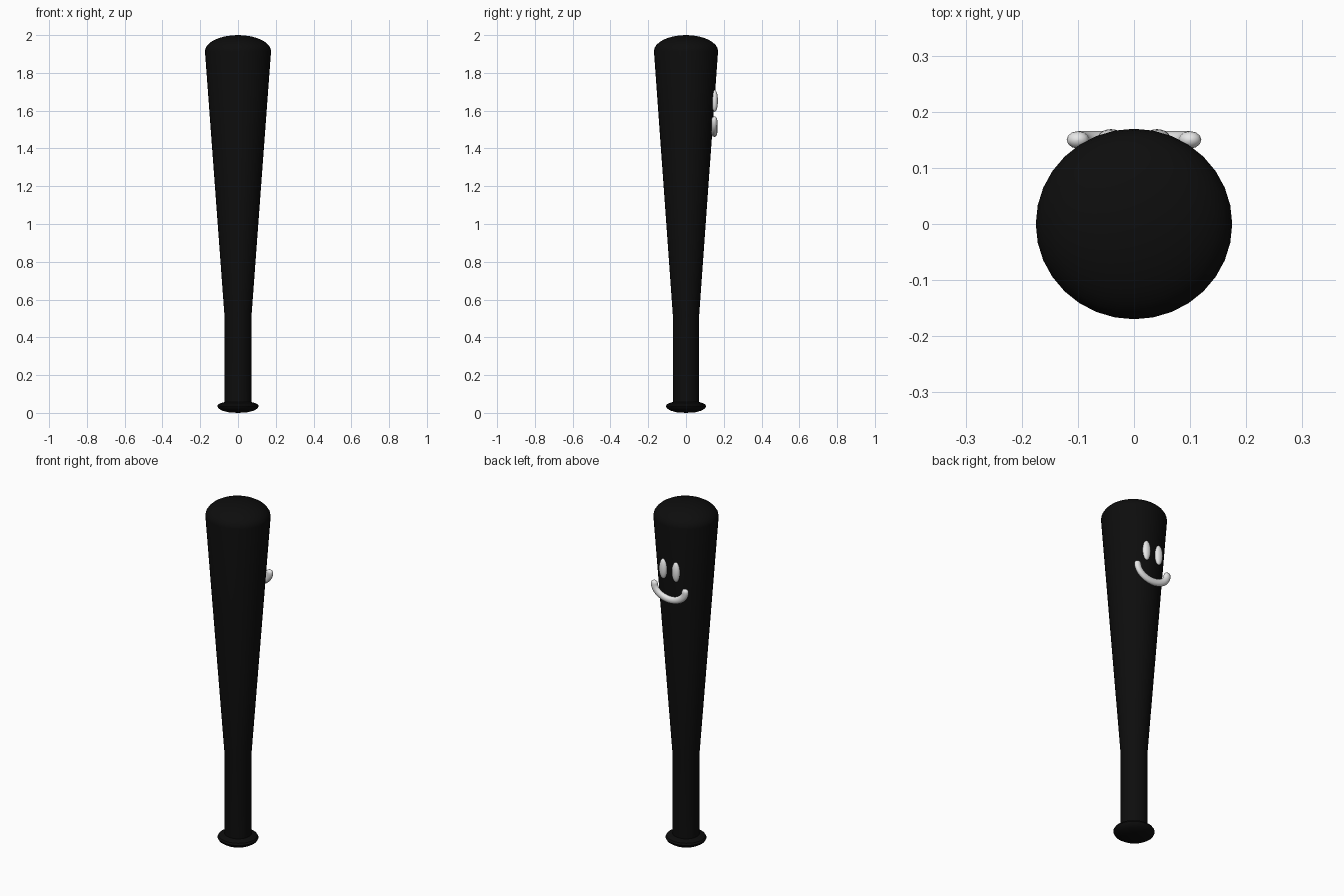
import bpy, bmesh, math
from mathutils import Matrix

if "Cube" in bpy.data.objects:
    bpy.data.objects.remove(bpy.data.objects["Cube"])


def material(name, rgb):
    m = bpy.data.materials.new(name)
    m.diffuse_color = (*rgb, 1)
    m.use_nodes = True
    m.node_tree.nodes["Principled BSDF"].inputs["Base Color"].default_value = m.diffuse_color
    return m


black = material("black", (0.004, 0.004, 0.004))
white = material("white", (0.8, 0.8, 0.8))


def finish(name, bm, mat, angle):
    bmesh.ops.recalc_face_normals(bm, faces=bm.faces)
    mesh = bpy.data.meshes.new(name)
    bm.to_mesh(mesh)
    bm.free()
    mesh.materials.append(mat)
    ob = bpy.data.objects.new(name, mesh)
    bpy.context.collection.objects.link(ob)
    bpy.ops.object.select_all(action='DESELECT')
    bpy.context.view_layer.objects.active = ob
    ob.select_set(True)
    bpy.ops.object.shade_smooth_by_angle(angle=math.radians(angle))
    return ob


def lathe(name, profile, mat, sides=32, y_scale=0.97):
    """Rings of (radius, z), with radius 0 points closing the ends."""
    bm = bmesh.new()
    rings = []
    for r, z in profile:
        if r < 1e-5:
            rings.append([bm.verts.new((0, 0, z))] * sides)
        else:
            rings.append([bm.verts.new((r * math.cos(math.tau * i / sides),
                                        r * math.sin(math.tau * i / sides) * y_scale, z))
                          for i in range(sides)])
    for a, b in zip(rings, rings[1:]):
        for i in range(sides):
            j = (i + 1) % sides
            bm.faces.new(dict.fromkeys((a[i], a[j], b[j], b[i])))
    return finish(name, bm, mat, 35)


# Bat: straight grip, long tapered barrel, domed end
dome = [(0.175 * math.cos(t * math.pi / 16), 1.915 + 0.085 * math.sin(t * math.pi / 16))
        for t in range(9)]
lathe("bat_body", [(0, 0.04), (0.072, 0.04), (0.072, 0.52)] + dome, black)

# Flattened knob under the grip
lathe("grip_knob", [(0, 0), (0.05, 0.003), (0.085, 0.012), (0.104, 0.024), (0.11, 0.036),
                    (0.104, 0.046), (0.085, 0.054), (0.06, 0.06), (0, 0.06)], black)

# Oval eyes on the back of the barrel
for side, label in ((-1, "left_eye"), (1, "right_eye")):
    bm = bmesh.new()
    bmesh.ops.create_uvsphere(bm, u_segments=24, v_segments=14, radius=1)
    bmesh.ops.transform(bm, verts=bm.verts, matrix=Matrix.Translation((side * 0.041, 0.152, 1.652))
                        @ Matrix.Diagonal((0.024, 0.017, 0.058, 1)))
    finish(label, bm, white, 60)

# Smile: rounded tube swept along a half ellipse, with domed tips
bm = bmesh.new()
path = [(math.pi + math.pi * k / 24, 1.0) for k in range(25)]
rings, n = [], 12
tips = [math.pi / 8, math.pi / 4, 3 * math.pi / 8, math.pi / 2 - 0.05]
stations = ([(math.pi, math.cos(t), math.sin(t)) for t in reversed(tips)]
            + [(a, s, 0) for a, s in path]
            + [(math.tau, math.cos(t), math.sin(t)) for t in tips])
for a, s, lift in stations:
    cx, cz = 0.1 * math.cos(a), 1.551 + 0.07 * math.sin(a) + 0.018 * lift
    tx, tz = -0.1 * math.sin(a), 0.07 * math.cos(a)
    length = math.hypot(tx, tz)
    nx, nz = -tz / length, tx / length
    ring = []
    for i in range(n):
        u = math.tau * i / n
        w = 0.02 * s * math.cos(u)
        ring.append(bm.verts.new((cx + nx * w, 0.15 + 0.0155 * s * math.sin(u), cz + nz * w)))
    rings.append(ring)
for a, b in zip(rings, rings[1:]):
    for i in range(n):
        j = (i + 1) % n
        bm.faces.new((a[i], a[j], b[j], b[i]))
bm.faces.new(rings[0])
bm.faces.new(rings[-1])
finish("smile", bm, white, 60)
